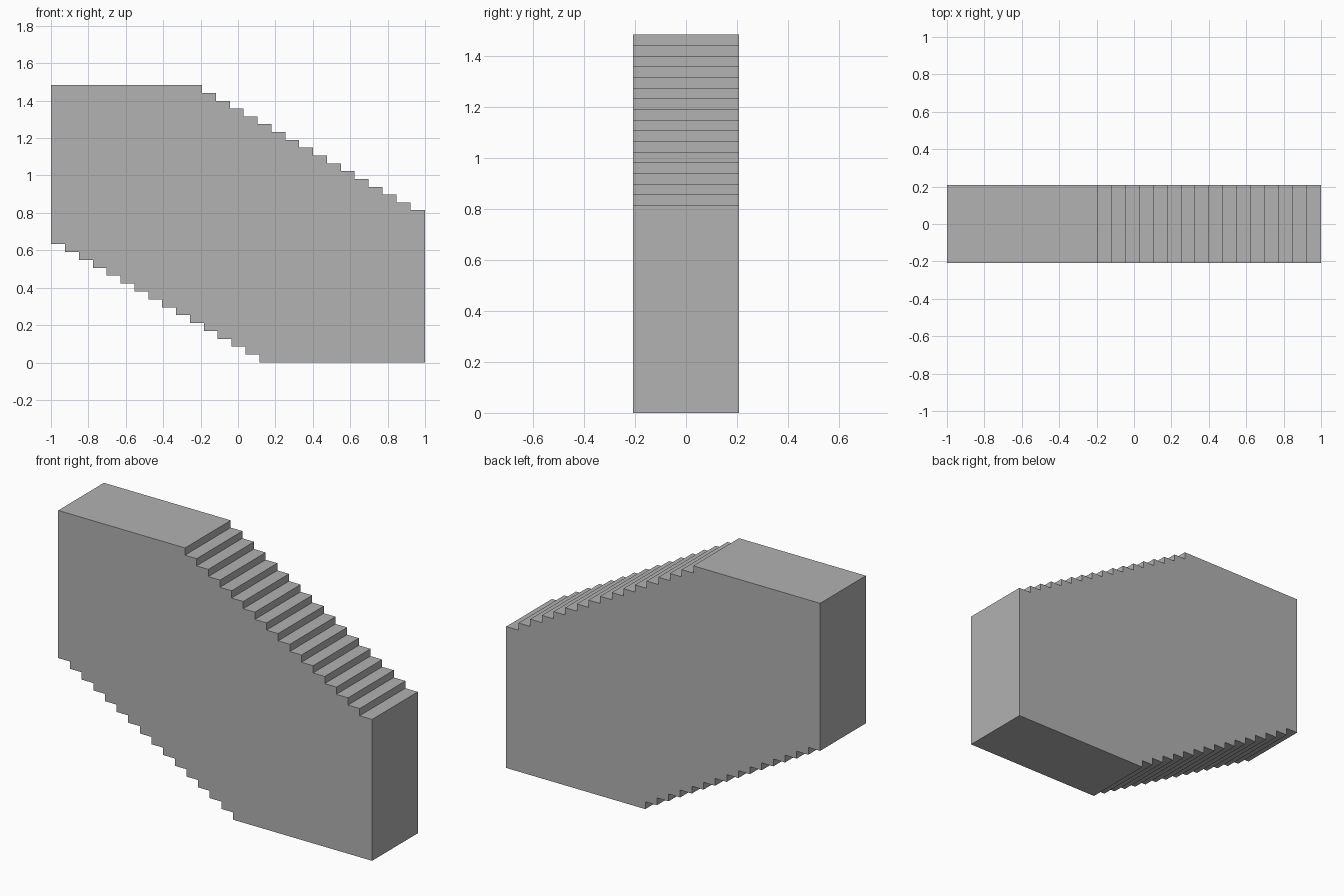
import bpy
import bmesh

# Remove the default cube
cube = bpy.data.objects.get("Cube")
if cube:
    bpy.data.objects.remove(cube, do_unlink=True)

HALF_WIDTH = 0.208
TREAD = 0.0742
TOP_Z, TOP_X, TOP_STEPS, TOP_RISE = 1.483, -0.192, 16, 0.0418
BASE_X, BASE_STEPS, BASE_RISE = 0.114, 15, 0.0422

grey = bpy.data.materials.new("grey")
grey.use_nodes = True
colour = (0.445, 0.445, 0.445, 1)
grey.diffuse_color = colour
grey.node_tree.nodes["Principled BSDF"].inputs["Base Color"].default_value = colour


def flight(x, z, run, rise, count):
    """Corner points of a flight of steps: a riser, then a tread, repeated."""
    points = []
    for i in range(count):
        points += [(x + run * i, z + rise * i), (x + run * i, z + rise * (i + 1))]
    return points


# Side outline: upper landing, steps down, lower landing, stepped underside
outline = [(-1, TOP_Z)]
outline += flight(TOP_X, TOP_Z, TREAD, -TOP_RISE, TOP_STEPS)
outline += [(1, TOP_Z - TOP_RISE * TOP_STEPS), (1, 0)]
outline += flight(BASE_X, 0, -TREAD, BASE_RISE, BASE_STEPS)
outline += [(-1, BASE_RISE * BASE_STEPS)]

# Extrude the outline across the width of the staircase
bm = bmesh.new()
side = bm.faces.new([bm.verts.new((x, -HALF_WIDTH, z)) for x, z in outline])
result = bmesh.ops.extrude_face_region(bm, geom=[side], use_keep_orig=True)
moved = [v for v in result["geom"] if isinstance(v, bmesh.types.BMVert)]
bmesh.ops.translate(bm, verts=moved, vec=(0, 2 * HALF_WIDTH, 0))
bmesh.ops.recalc_face_normals(bm, faces=bm.faces)

mesh = bpy.data.meshes.new("staircase")
bm.to_mesh(mesh)
bm.free()
mesh.materials.append(grey)
staircase = bpy.data.objects.new("staircase", mesh)
bpy.context.scene.collection.objects.link(staircase)
